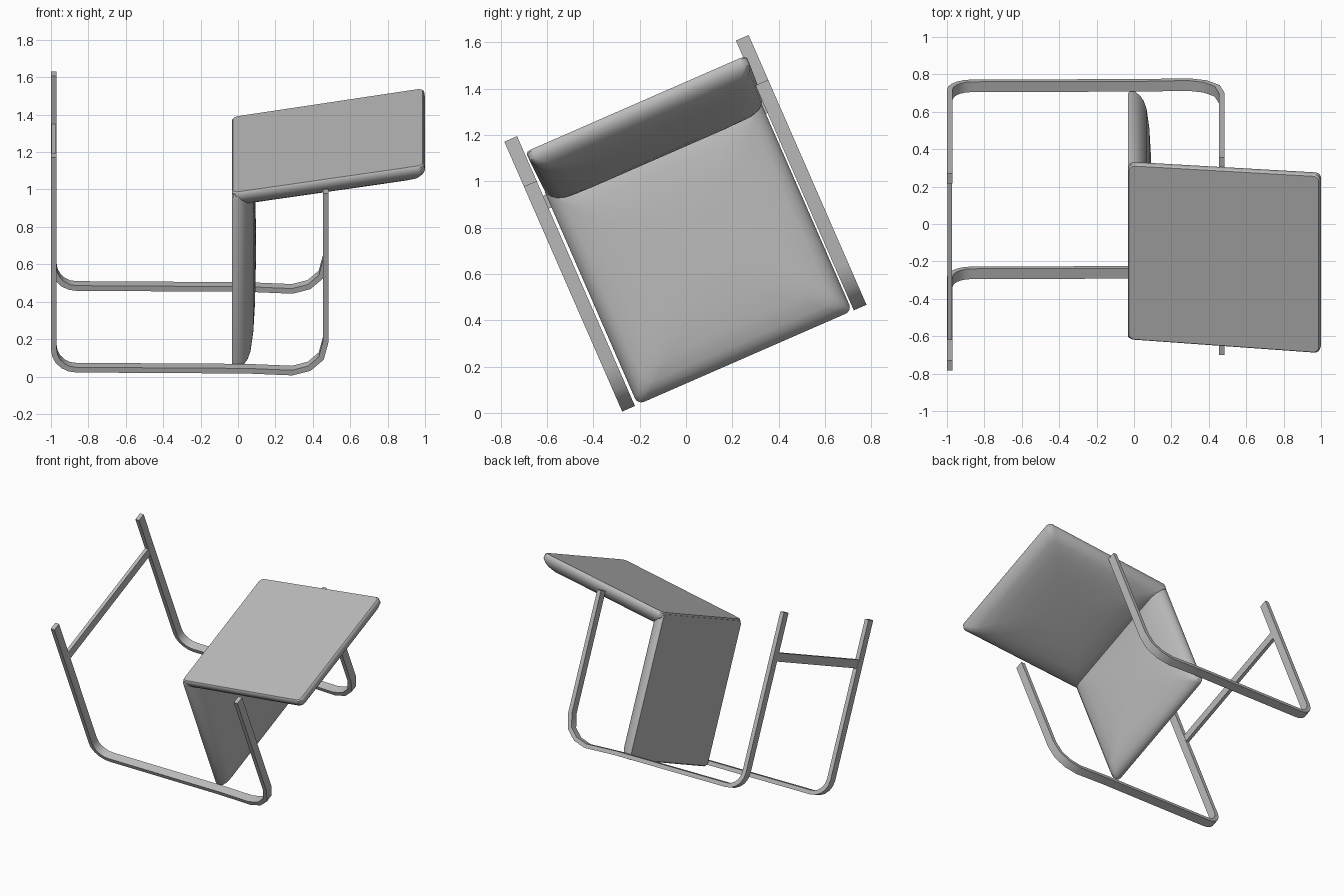
import bpy, bmesh, math
from mathutils import Matrix, Vector

cube = bpy.data.objects.get("Cube")
if cube:
    bpy.data.objects.remove(cube, do_unlink=True)

grey = bpy.data.materials.new("plain grey")
grey.use_nodes = True
grey.diffuse_color = (0.5, 0.5, 0.5, 1)
grey.node_tree.nodes["Principled BSDF"].inputs["Base Color"].default_value = (0.5, 0.5, 0.5, 1)

# Tilted frame of the whole chair: local y runs between the two bars, local z along the arms
FRAME = Matrix.Translation((0, -0.248, 0.018)) @ Matrix.Rotation(math.radians(23.6), 4, "X")
GAP = 1.091          # distance between the two bent bars
HALF_WIDTH, HALF_THICK = 0.03, 0.015


def finish(name, bm, matrix, angle=40):
    bmesh.ops.recalc_face_normals(bm, faces=bm.faces)
    mesh = bpy.data.meshes.new(name)
    bm.to_mesh(mesh)
    bm.free()
    mesh.materials.append(grey)
    obj = bpy.data.objects.new(name, mesh)
    bpy.context.collection.objects.link(obj)
    obj.matrix_world = matrix
    bpy.ops.object.select_all(action="DESELECT")
    obj.select_set(True)
    bpy.context.view_layer.objects.active = obj
    bpy.ops.object.shade_smooth_by_angle(angle=math.radians(angle))
    return obj


def loft(bm, rings):
    """Join closed rings of points with quads and cap both ends."""
    rings = [[bm.verts.new(p) for p in ring] for ring in rings]
    count = len(rings[0])
    for a, b in zip(rings, rings[1:]):
        for i in range(count):
            j = (i + 1) % count
            bm.faces.new((a[i], a[j], b[j], b[i]))
    bm.faces.new(rings[0])
    bm.faces.new(rings[-1])


def bent_bar(name, y):
    """Flat strip following the U-shaped path in the local x-z plane."""
    path = [(-0.985, 1.271)]
    for i in range(6):
        t = math.pi + i * math.pi / 10
        path.append((-0.865 + 0.12 * math.cos(t), 0.152 + 0.12 * math.sin(t)))
    path += [(0.05, 0.026), (0.29, 0.015), (0.38, 0.04), (0.445, 0.10), (0.47, 0.2), (0.47, 1.06)]
    pts = [Vector(p) for p in path]
    rings = []
    for i, p in enumerate(pts):
        before = (p - pts[i - 1]).normalized() if i else None
        after = (pts[i + 1] - p).normalized() if i + 1 < len(pts) else None
        before, after = before or after, after or before
        tangent = (before + after).normalized()
        side = Vector((-tangent.y, tangent.x)) * HALF_THICK / tangent.dot(after)
        rings.append([(p.x + s * side.x, y + h * HALF_WIDTH, p.y + s * side.y)
                      for s, h in ((-1, -1), (1, -1), (1, 1), (-1, 1))])
    bm = bmesh.new()
    loft(bm, rings)
    finish(name, bm, FRAME)


def rounded_rect(length, width, inset, depth, taper):
    hx, hy = length / 2 - inset, width / 2 - inset
    r = 0.03 + inset * 0.25
    ring = []
    for quarter, (sx, sy) in enumerate(((1, 1), (-1, 1), (-1, -1), (1, -1))):
        for k in range(5):
            t = (quarter + k / 4) * math.pi / 2
            x = sx * (hx - r) + r * math.cos(t)
            y = sy * (hy - r) + r * math.sin(t)
            ring.append((x, y * (1 + taper * x), depth))
    return ring


def cushion(name, length, width, taper, matrix):
    """Flat outer side, short rim, and a puffed inner side."""
    profile = [(0.006, 0), (0, 0.008), (0, 0.04), (0.015, 0.065), (0.035, 0.085),
               (0.065, 0.1), (0.14, 0.115), (0.25, 0.124), (0.38, 0.128)]
    bm = bmesh.new()
    loft(bm, [rounded_rect(length, width, i, d, taper) for i, d in profile])
    finish(name, bm, FRAME @ matrix)


# Bent side bars
bent_bar("front_bar", 0)
bent_bar("rear_bar", GAP)

# Cross bar between the long arms
bm = bmesh.new()
bmesh.ops.create_cube(bm, size=1)
bmesh.ops.scale(bm, vec=(0.026, GAP - 2 * HALF_WIDTH, 0.06), verts=bm.verts)
bmesh.ops.translate(bm, vec=(-0.985, GAP / 2, 0.96), verts=bm.verts)
finish("cross_bar", bm, FRAME)

# Upright cushion, flat side towards -x
cushion("upright_cushion", 1.025, 1.01, 0.0,
        Matrix.Translation((-0.033, 0.548, 0.513)) @ Matrix.Rotation(math.pi / 2, 4, "Y"))

# Sloping cushion, flat side up
slope = math.radians(9.1)
cushion("sloping_cushion", 1.04, 1.03, 0.015,
        Matrix.Translation((0.48, 0.556, 1.113)) @ Matrix.Rotation(-slope, 4, "Y")
        @ Matrix.Rotation(math.pi, 4, "X"))
